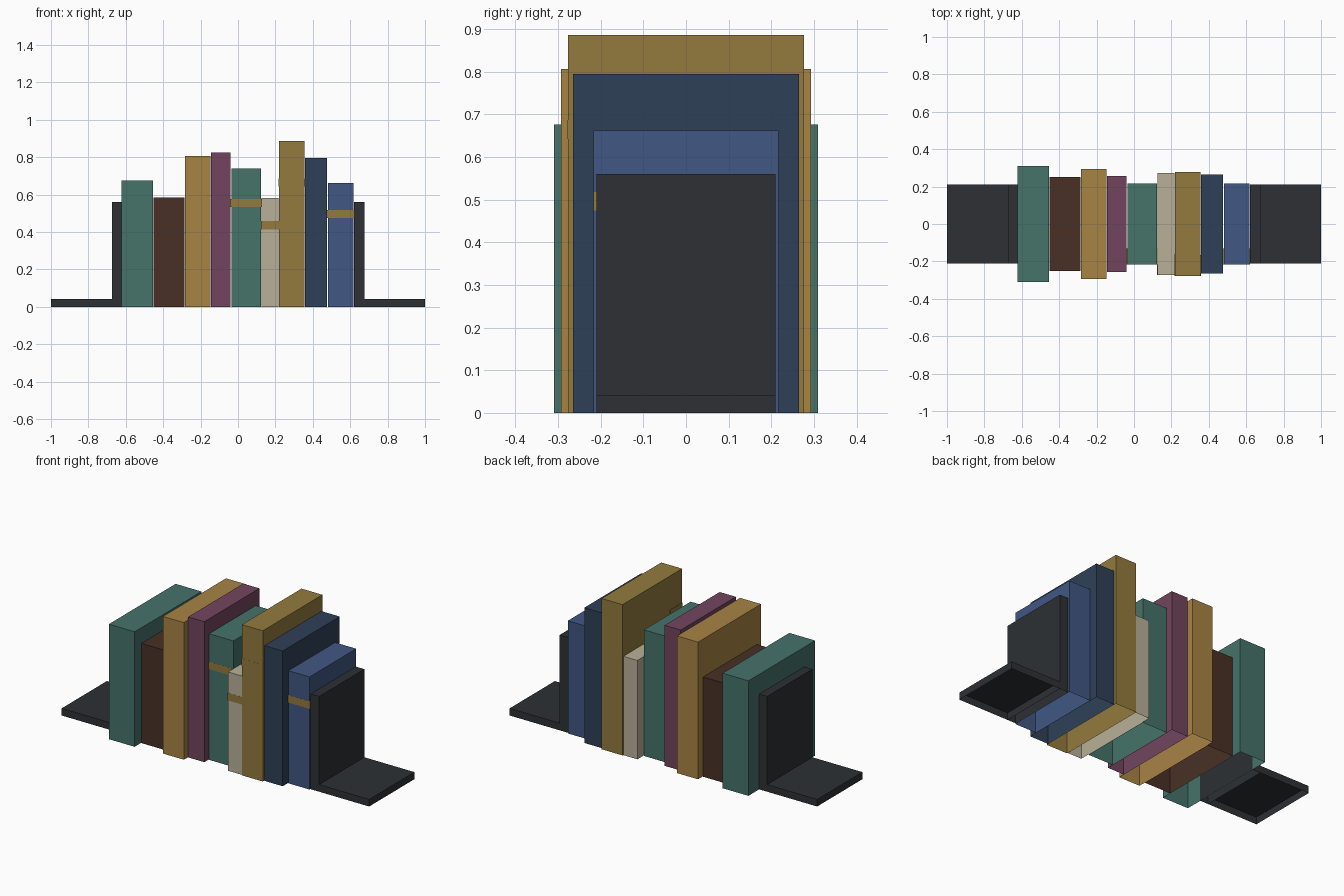
import bpy
import bmesh

if "Cube" in bpy.data.objects:
    bpy.data.objects.remove(bpy.data.objects["Cube"])


def material(name, rgb):
    m = bpy.data.materials.new(name)
    lin = [((c / 255 + 0.055) / 1.055) ** 2.4 for c in rgb]
    m.diffuse_color = (*lin, 1)
    m.use_nodes = True
    m.node_tree.nodes["Principled BSDF"].inputs["Base Color"].default_value = m.diffuse_color
    return m


def box(name, x, y, z, mat, open_base=False):
    """Box spanning the given (min, max) ranges, optionally without its underside."""
    bpy.ops.mesh.primitive_cube_add(size=1, location=[(a + b) / 2 for a, b in (x, y, z)])
    o = bpy.context.object
    o.name = name
    o.scale = [b - a for a, b in (x, y, z)]
    bpy.ops.object.transform_apply(location=False, rotation=False, scale=True)
    if open_base:
        bm = bmesh.new()
        bm.from_mesh(o.data)
        base = [f for f in bm.faces if f.normal.z < -0.9]
        bmesh.ops.delete(bm, geom=base, context='FACES_ONLY')
        bm.to_mesh(o.data)
        bm.free()
    o.data.materials.append(mat)
    return o


teal = material("teal", (70, 115, 106))
brown = material("brown", (72, 48, 37))
ochre = material("ochre", (168, 131, 68))
plum = material("plum", (114, 69, 94))
cream = material("cream", (184, 176, 152))
gold = material("gold", (148, 123, 62))
navy = material("navy", (47, 64, 88))
blue = material("blue", (65, 87, 131))
metal = material("dark_metal", (45, 48, 52))

# Books (hollow shells): left x, right x, half depth, height, cover, has spine band
books = [
    (-0.623, -0.455, 0.310, 0.676, teal, False),
    (-0.452, -0.286, 0.251, 0.586, brown, False),
    (-0.283, -0.147, 0.293, 0.806, ochre, False),
    (-0.145, -0.040, 0.256, 0.826, plum, False),
    (-0.036, 0.122, 0.217, 0.741, teal, True),
    (0.126, 0.217, 0.272, 0.581, cream, True),
    (0.219, 0.355, 0.277, 0.886, gold, True),
    (0.358, 0.476, 0.265, 0.795, navy, False),
    (0.480, 0.617, 0.217, 0.662, blue, True),
]
for i, (x0, x1, d, h, mat, band) in enumerate(books, 1):
    box(f"book_{i}", (x0, x1), (-d, d), (0, h), mat, open_base=True)
    # Raised band wrapping the spine
    if band:
        z = 0.75 * h
        box(f"spine_band_{i}", (x0 - 0.003, x1 + 0.003), (-d - 0.0005, -0.6 * d),
            (z - 0.022, z + 0.022), gold)

# L-shaped sheet bookends, hollow underneath
for side, s in (("left", -1), ("right", 1)):
    def span(a, b):
        return tuple(sorted((s * a, s * b)))
    box(f"{side}_bookend_plate", span(0.62, 0.675), (-0.21, 0.21), (0, 0.56), metal, open_base=True)
    box(f"{side}_bookend_foot", span(0.675, 1.0), (-0.21, 0.21), (0, 0.042), metal, open_base=True)
